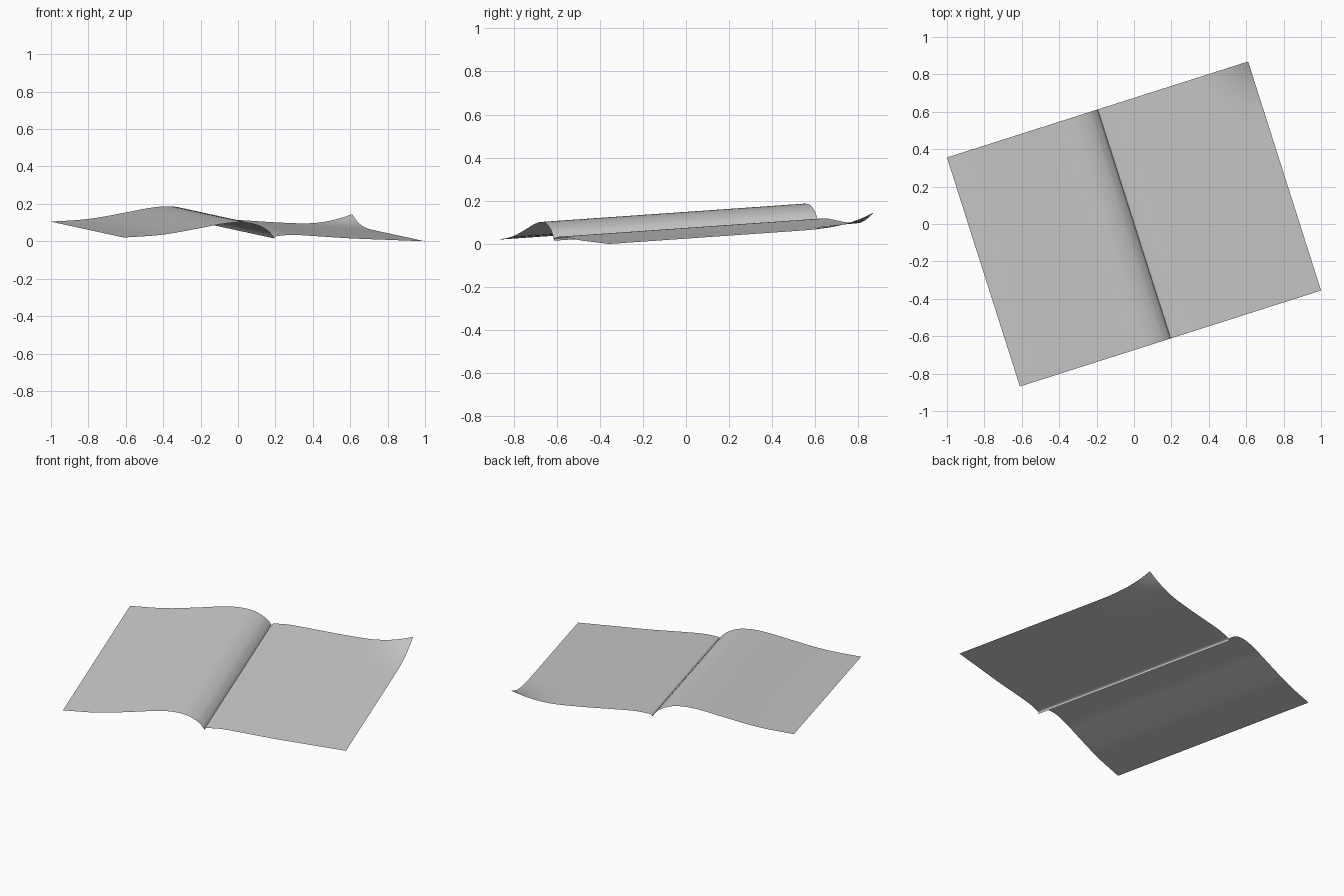
import bpy, bmesh, math
from mathutils import Vector, Matrix

cube = bpy.data.objects.get("Cube")
if cube:
    bpy.data.objects.remove(cube, do_unlink=True)

LENGTH = 1.285      # along the spine
WIDTH = 0.845       # of one page
RISE = 0.085        # the whole spread tips up towards the back
TURN = Matrix.Rotation(math.radians(17.67), 3, 'Z')

paper = bpy.data.materials.new("grey paper")
paper.use_nodes = True
COLOUR = (0.6, 0.6, 0.6, 1)
paper.diffuse_color = COLOUR
paper.node_tree.nodes["Principled BSDF"].inputs["Base Color"].default_value = COLOUR


def smooth_profile(points, steps=5):
    """Round off a few (across, height) points into a smooth curve."""
    p = [Vector(q) for q in points]
    p = [2 * p[0] - p[1]] + p + [2 * p[-1] - p[-2]]
    out = []
    for a, b, c, d in zip(p, p[1:], p[2:], p[3:]):
        for i in range(steps):
            t = i / steps
            out.append(0.5 * (2 * b + (c - a) * t + (2 * a - 5 * b + 4 * c - d) * t * t
                              + (3 * b - a - 3 * c + d) * t ** 3))
    return out + [p[-2]]


def corner_curl(u, v):
    """Lift of the dog-eared back corner."""
    a = max(0, (u - 0.55) / (WIDTH - 0.55))
    b = max(0, (v - 0.9) / (LENGTH - 0.9))
    return 0.06 * a ** 2 * b ** 3


def make_page(name, points, lift=None, rows=24):
    bm = bmesh.new()
    profile = smooth_profile(points)
    grid = []
    for j in range(rows + 1):
        v = LENGTH * j / rows
        row = []
        for u, h in profile:
            z = h + RISE * v / LENGTH + (lift(u, v) if lift else 0)
            row.append(bm.verts.new(TURN @ Vector((u, v - LENGTH / 2, z))))
        grid.append(row)
    for lo, hi in zip(grid, grid[1:]):
        for i in range(len(profile) - 1):
            bm.faces.new((lo[i], lo[i + 1], hi[i + 1], hi[i])).smooth = True
    mesh = bpy.data.meshes.new(name)
    bm.to_mesh(mesh)
    bm.free()
    mesh.materials.append(paper)
    page = bpy.data.objects.new(name, mesh)
    bpy.context.collection.objects.link(page)
    return page


# Right-hand side of the spread from the front: nearly flat, one curled corner
make_page("flat_page",
          [(0, 0.015), (0.012, 0.027), (0.1, 0.034), (0.21, 0.029),
           (0.42, 0.016), (0.63, 0.008), (WIDTH, 0)], corner_curl)

# Other side: arches up and drops steeply into the spine
make_page("arched_page",
          [(-WIDTH, 0.02), (-0.63, 0.035), (-0.42, 0.07), (-0.3, 0.092),
           (-0.2, 0.102), (-0.115, 0.094), (-0.05, 0.067), (-0.015, 0.037), (0, 0.015)])
